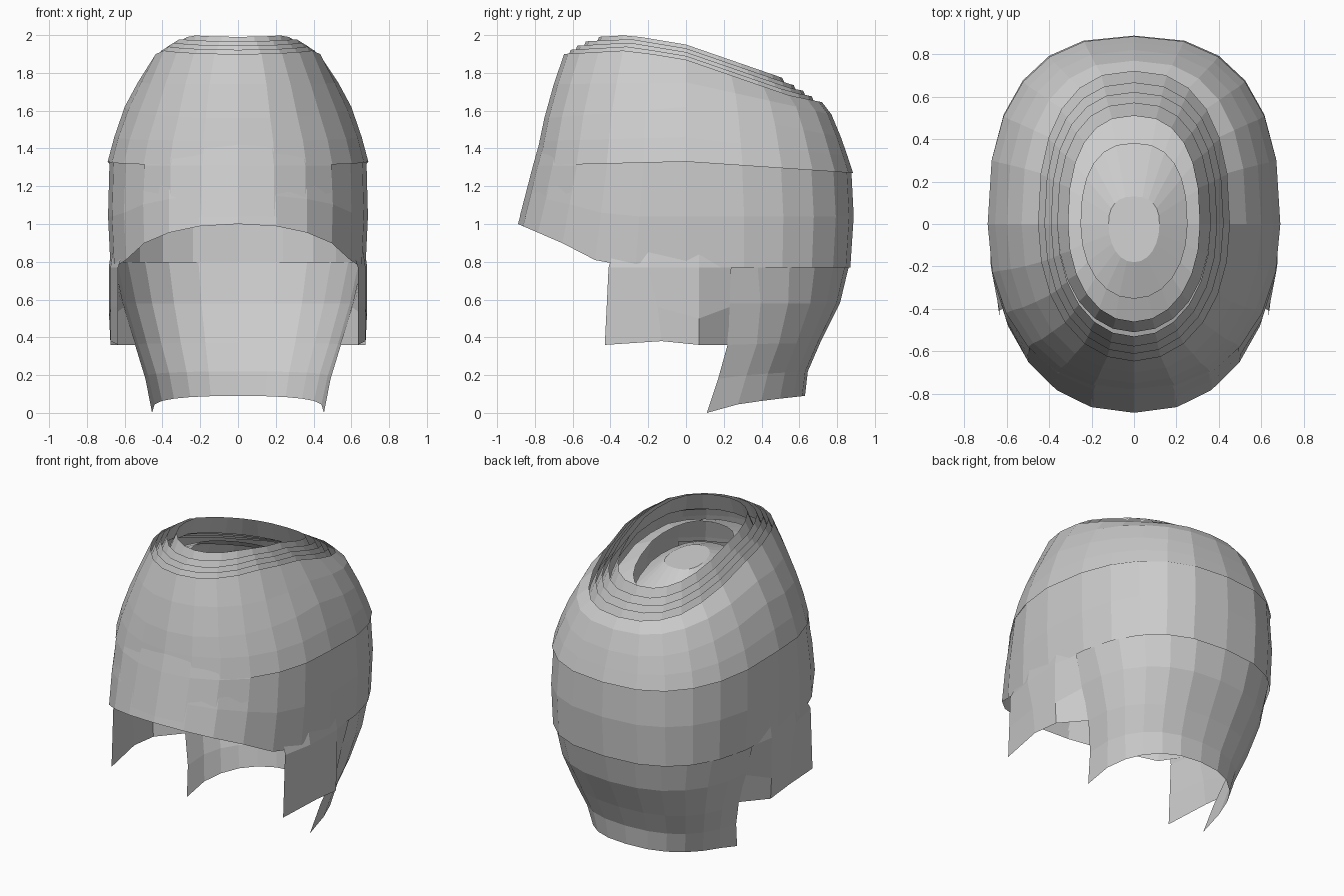
import bpy, math

if "Cube" in bpy.data.objects:
    bpy.data.objects.remove(bpy.data.objects["Cube"])

SEG = 24


def lerp_table(tab, v):
    for (a, p), (b, q) in zip(tab, tab[1:]):
        if v <= b:
            t = max(0, (v - a) / (b - a))
            return p + (q - p) * t
    return tab[-1][1]


def section(w, f, b, n, k):
    # point k of an egg-shaped section: half width, front and back reach, squarer at the back
    a = 2 * math.pi * k / SEG
    c, s = math.cos(a), math.sin(a)
    if s > 0.01:
        n += .35
    x = w * math.copysign(abs(c) ** (2 / n), c)
    y = (b if s > 0 else f) * math.copysign(abs(s) ** (2 / n), s)
    return x, y


def loft(name, rows, closed=True, cap=False):
    m = len(rows[0])
    verts = [p for r in rows for p in r]
    faces = []
    for i in range(len(rows) - 1):
        for k in range(m if closed else m - 1):
            j = (k + 1) % m
            faces.append((i * m + k, i * m + j, (i + 1) * m + j, (i + 1) * m + k))
    if cap:
        faces.append([(len(rows) - 1) * m + k for k in range(m)])
    me = bpy.data.meshes.new(name)
    me.from_pydata(verts, [], faces)
    ob = bpy.data.objects.new(name, me)
    bpy.context.collection.objects.link(ob)
    return ob


def level(w, f, b, zf, zs, zb, n=2.15, ks=range(SEG)):
    # section whose height blends between front, side and back
    row = []
    for k in ks:
        x, y = section(w, f, b, n, k)
        t = y / b if y > 0 else -y / f
        row.append((x, y, zs + t * ((zb if y > 0 else zf) - zs)))
    return row


RIM = [(-.65, 1.9), (-.3, 1.92), (0, 1.87), (.55, 1.68), (.72, 1.645)]


def rim(w, f, b, dz):
    pts = [section(w, f, b, 2.1, k) for k in range(SEG)]
    return [(x, y, lerp_table(RIM, y) + dz) for x, y in pts]


# Upper hair cap
loft("upper_hair", [
    level(.69, .80, .885, 1.31, 1.33, 1.27),
    level(.655, .775, .855, 1.44, 1.46, 1.36),
    level(.60, .75, .82, 1.56, 1.62, 1.46),
    level(.53, .70, .77, 1.74, 1.75, 1.58),
    rim(.45, .645, .72, 0)])

# Nested open crown layers, each a steep band inside the previous one
layers = [(.42, .61, .665, .02), (.39, .575, .62, .04),
          (.36, .53, .57, .06), (.31, .46, .51, .08)]
for i, (w, f, b, dz) in enumerate(layers):
    loft("crown_layer_%d" % (i + 1),
         [rim(w + .05, f + .05, b + .06, dz - .12), rim(w, f, b, dz)])

# Lower layers seen through the crown opening
loft("inner_crown", [rim(.38, .55, .60, -.12), rim(.25, .35, .38, -.06)])
top = [(x, y, 1.76 - .1 * y) for x, y in (section(.12, .18, .13, 2.1, k) for k in range(SEG))]
loft("crown_centre", [rim(.26, .36, .39, -.20), top], cap=True)


# Lower hair with the fringe edge sweeping up to the front
def fringe_z(y):
    return lerp_table([(-.89, 1.0), (-.75, .94), (-.6, .875), (-.41, .77)], y)


low = [level(.68, .79, .875, 1.33, 1.34, 1.29), [], []]
for k in range(SEG):
    x, y = section(.675, .89, .87, 2.25, k)
    zb = fringe_z(y)
    xm, ym = section(.688, .845, .888, 2.2, k)
    low[1].append((xm, ym, (1.31 + zb) / 2))
    low[2].append((x, y, zb))
loft("lower_hair", low)

# Raised fringe layer over the forehead
front = range(SEG * 3 // 4 - 3, SEG * 3 // 4 + 4)
loft("fringe_layer", [
    level(.60, .745, .8, 1.54, 1.6, 1.5, 2.1, front),
    level(.69, .81, .88, 1.31, 1.31, 1.3, 2.1, front),
    level(.69, .88, .88, 1.04, .98, 1.0, 2.1, front)], closed=False)

# Side locks in front of the ears, turning in to the nape
for s, side in ((1, "right"), (-1, "left")):
    loft("side_lock_" + side, [
        [(s * x, y, z) for x, y, z in row] for row in (
            [(.60, -.38, .87), (.66, -.2, .87), (.67, .07, .87), (.65, .2, .87)],
            [(.635, -.41, .77), (.675, -.2, .77), (.684, .07, .77), (.655, .24, .77)],
            [(.635, -.42, .56), (.675, -.15, .56), (.682, .07, .5), (.605, .23, .56)],
            [(.635, -.43, .36), (.675, -.13, .38), (.675, .07, .36), (.54, .225, .36)])],
        closed=False)

# Nape hair: tapering curved sheet (half width, front edge, back, corner z, centre z)
rows = []
for w, y0, b, zc, zm in ((.66, .15, .868, .80, .80), (.61, .2, .815, .58, .58),
                         (.545, .22, .71, .36, .37), (.49, .17, .645, .18, .22),
                         (.455, .11, .63, .0, .09)):
    row = []
    for k in range(13):
        a = math.pi * k / 12
        c, s = math.cos(a), math.sin(a)
        t = abs(s) ** .85
        row.append((w * math.copysign(abs(c) ** .85, c), y0 + (b - y0) * t, zc + (zm - zc) * t ** .6))
    rows.append(row)
loft("nape_hair", rows, closed=False)
